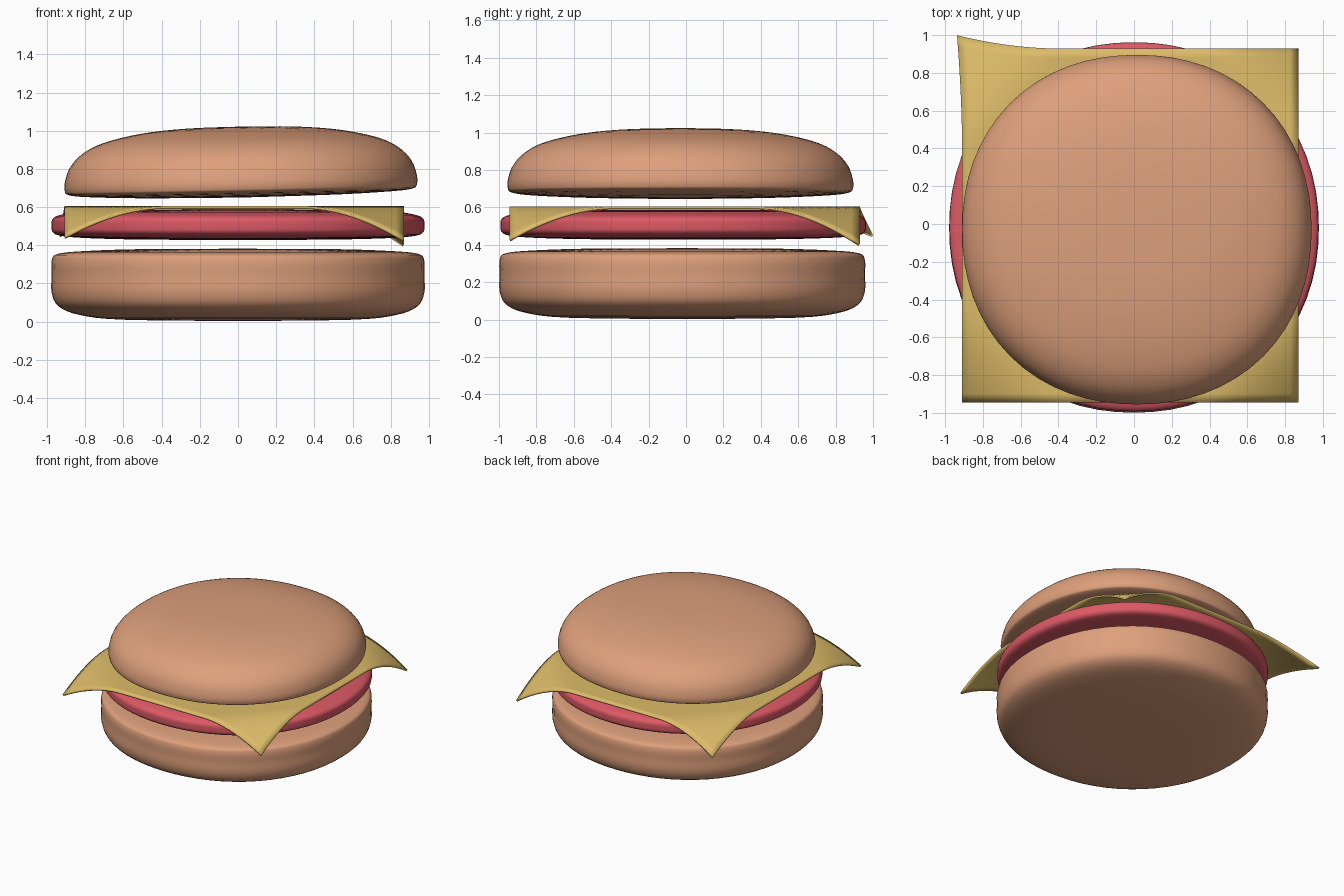
import bpy, bmesh, math
from mathutils import Vector

if "Cube" in bpy.data.objects:
    bpy.data.objects.remove(bpy.data.objects["Cube"])


def material(name, rgb):
    m = bpy.data.materials.new(name)
    m.diffuse_color = (*rgb, 1)
    m.use_nodes = True
    m.node_tree.nodes["Principled BSDF"].inputs["Base Color"].default_value = m.diffuse_color
    return m


def finish(bm, name, mat, angle=40):
    bmesh.ops.recalc_face_normals(bm, faces=bm.faces)
    mesh = bpy.data.meshes.new(name)
    bm.to_mesh(mesh)
    bm.free()
    ob = bpy.data.objects.new(name, mesh)
    bpy.context.collection.objects.link(ob)
    mesh.materials.append(mat)
    bpy.context.view_layer.objects.active = ob
    ob.select_set(True)
    bpy.ops.object.shade_smooth_by_angle(angle=math.radians(angle))
    ob.select_set(False)
    return ob


def smooth(points, steps=4):
    # Catmull-Rom curve through the profile points
    p = [Vector(q) for q in points]
    p = [p[0]] + p + [p[-1]]
    out = []
    for a, b, c, d in zip(p, p[1:], p[2:], p[3:]):
        for i in range(steps):
            t = i / steps
            out.append(0.5 * (2*b + (c - a)*t + (2*a - 5*b + 4*c - d)*t*t
                              + (3*b - 3*c + d - a)*t**3))
    return out + [p[-1]]


def round_slab(name, profile, center, mat, power=2.1, tilt_x=0.0, segs=64):
    # Revolve a (radius, height) profile around a slightly squared circle
    pts = smooth(profile)
    bm = bmesh.new()
    rings = []
    for q in pts[1:-1]:
        ring = []
        for i in range(segs):
            a = 2 * math.pi * i / segs
            c, s = math.cos(a), math.sin(a)
            k = q.x / (abs(c)**power + abs(s)**power)**(1 / power)
            ring.append(bm.verts.new((center[0] + k*c, center[1] + k*s,
                                      q.y + tilt_x*k*c)))
        rings.append(ring)
    for lo, hi in zip(rings, rings[1:]):
        for i in range(segs):
            j = (i + 1) % segs
            bm.faces.new((lo[i], lo[j], hi[j], hi[i]))
    for ring, q in ((rings[0], pts[0]), (rings[-1], pts[-1])):
        pole = bm.verts.new((center[0], center[1], q.y))
        for i in range(segs):
            bm.faces.new((ring[i], ring[(i + 1) % segs], pole))
    return finish(bm, name, mat)


bread = material("bread", (0.73, 0.35, 0.20))
red = material("red_filling", (0.72, 0.10, 0.13))
yellow = material("cheese_yellow", (0.72, 0.50, 0.14))

# Bottom bun
round_slab("bottom_bun",
           [(0, 0.003), (0.60, 0.01), (0.83, 0.035), (0.94, 0.08), (0.976, 0.15),
            (0.977, 0.24), (0.976, 0.32), (0.945, 0.355), (0.80, 0.37), (0.5, 0.38), (0, 0.382)],
           (0, -0.02), bread)

# Red filling slice
round_slab("filling_slice",
           [(0, 0.428), (0.5, 0.43), (0.80, 0.438), (0.93, 0.45), (0.97, 0.468),
            (0.977, 0.50), (0.97, 0.54), (0.92, 0.562), (0.80, 0.577), (0.5, 0.587), (0, 0.59)],
           (0, -0.015), red)

# Top bun, slightly tilted up to the right
round_slab("top_bun",
           [(0, 0.65), (0.5, 0.656), (0.80, 0.668), (0.90, 0.68), (0.922, 0.70),
            (0.922, 0.75), (0.895, 0.825), (0.83, 0.895), (0.72, 0.95), (0.52, 0.995),
            (0.28, 1.017), (0, 1.022)],
           (0.015, -0.03), bread, power=2.15, tilt_x=0.02)

# Cheese: square sheet whose corners droop, one corner pulled outward
bm = bmesh.new()
bmesh.ops.create_grid(bm, x_segments=40, y_segments=40, size=1)
drops = {(-1, -1): 0.16, (1, -1): 0.175, (1, 1): 0.20, (-1, 1): 0.15}
for v in bm.verts:
    u, w = v.co.x, v.co.y
    corner = (1 if u > 0 else -1, 1 if w > 0 else -1)
    t = max(0, abs(u) + abs(w) - 1.42) / 0.58
    v.co = (-0.02 + 0.89*u, -0.008 + 0.937*w, 0.605 - drops[corner] * t**1.8)
    if corner == (-1, 1):
        v.co.x -= 0.027 * t**2
        v.co.y += 0.07 * t**2
cheese = finish(bm, "cheese_slice", yellow)
mod = cheese.modifiers.new("thickness", "SOLIDIFY")
mod.thickness = 0.014
mod.offset = -1
